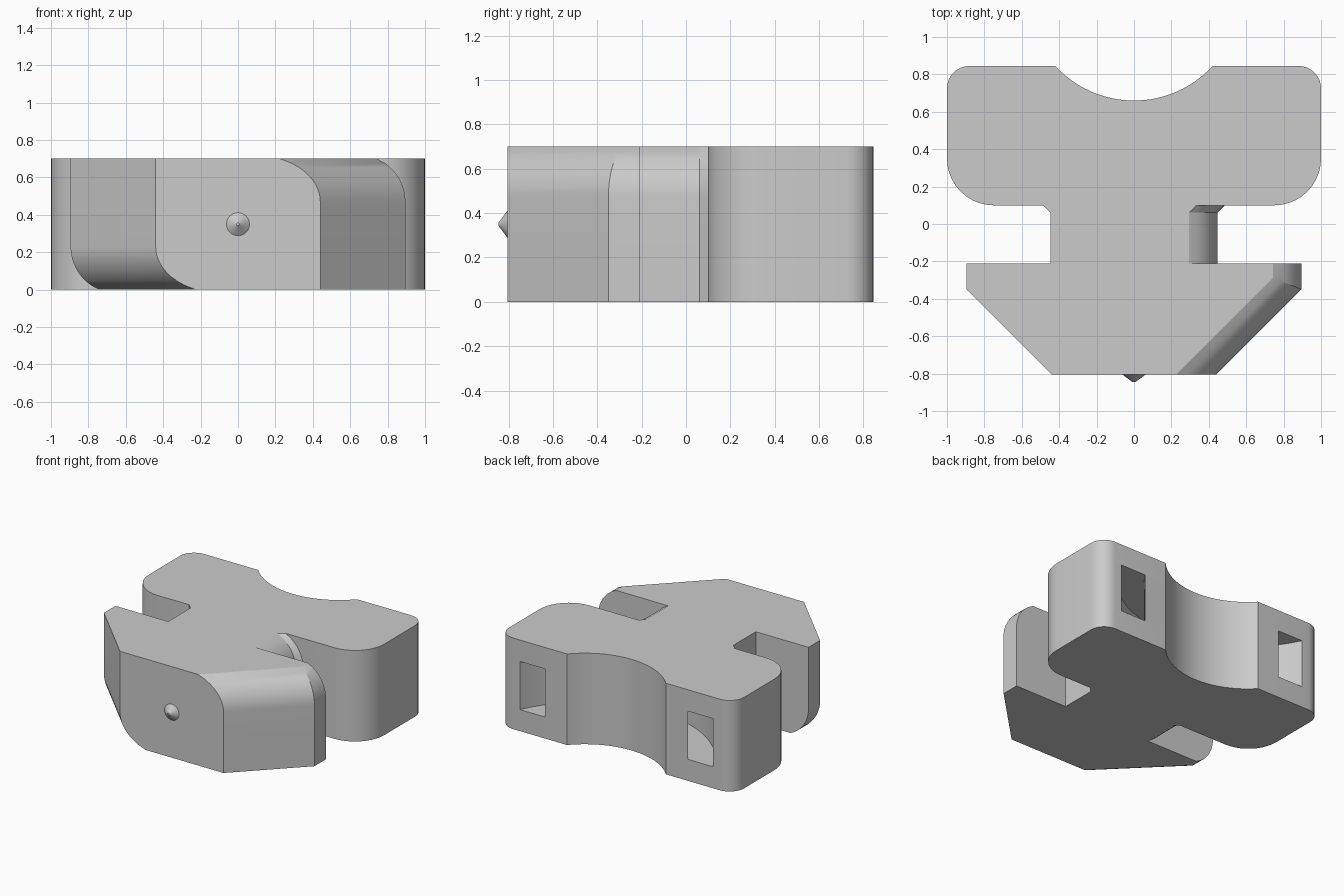
import bpy
import bmesh
from math import sin, cos, radians, sqrt, atan2, degrees

if "Cube" in bpy.data.objects:
    bpy.data.objects.remove(bpy.data.objects["Cube"])

HEIGHT = 0.70
ROUND = 0.25          # radius of the rounded insertion edges
ROUND_DEPTH = 0.23    # height over which the edge is rounded
NOTCH_R, NOTCH_Y = 0.57, 1.23

grey = bpy.data.materials.new("light_grey")
grey.use_nodes = True
grey.diffuse_color = (0.6, 0.6, 0.6, 1)
grey.node_tree.nodes["Principled BSDF"].inputs["Base Color"].default_value = (0.6, 0.6, 0.6, 1)


def arc(cx, cy, r, start, end, steps):
    angles = [radians(start + (end - start) * i / steps) for i in range(steps + 1)]
    return [(cx + r * cos(a), cy + r * sin(a)) for a in angles]


def loft(name, rings):
    """Join matching (points, z) outlines into a closed solid."""
    bm = bmesh.new()
    loops = [[bm.verts.new((x, y, z)) for x, y in pts] for pts, z in rings]
    n = len(loops[0])
    for low, high in zip(loops, loops[1:]):
        for i in range(n):
            j = (i + 1) % n
            bm.faces.new((low[i], low[j], high[j], high[i]))
    bm.faces.new(loops[0][::-1])
    bm.faces.new(loops[-1])
    bmesh.ops.recalc_face_normals(bm, faces=bm.faces)
    mesh = bpy.data.meshes.new(name)
    bm.to_mesh(mesh)
    bm.free()
    obj = bpy.data.objects.new(name, mesh)
    bpy.context.collection.objects.link(obj)
    mesh.materials.append(grey)
    return obj


def smooth(obj, angle):
    bpy.ops.object.select_all(action='DESELECT')
    obj.select_set(True)
    bpy.context.view_layer.objects.active = obj
    bpy.ops.object.shade_smooth_by_angle(angle=radians(angle))


def half_outline(d):
    """Right half from front to back; d insets the wing and neck."""
    end = degrees(atan2(0.845 - NOTCH_Y, 0.42))
    wing = [(0.44 - d * sqrt(2), -0.805), (0.895 - d, -0.35 + 0.414 * d), (0.895 - d, -0.21)]
    neck = [(0.447 - d, -0.21), (0.447 - d, 0.062), (0.485 - d, 0.10)]
    corners = arc(0.75, 0.35, 0.25, -90, 0, 10) + arc(0.88, 0.725, 0.12, 0, 90, 8)
    return wing + neck + corners + arc(0, NOTCH_Y, NOTCH_R, end, -90, 14)


def inset(z):
    rise = max(0, z - (HEIGHT - ROUND_DEPTH))
    return ROUND - sqrt(ROUND ** 2 - rise ** 2)


# Body: right side rounded at the top, left side rounded at the bottom
steps = 10
lower = [ROUND_DEPTH * i / steps for i in range(steps + 1)]
levels = lower + [HEIGHT - z for z in reversed(lower)]
rings = []
for z in levels:
    left = [(-x, y) for x, y in half_outline(inset(HEIGHT - z))]
    rings.append((half_outline(inset(z)) + left[-2::-1], z))
body = loft("mount_body", rings)

# Curved strap channel running behind the round notch
channel = arc(0, NOTCH_Y, 0.908, -180, 0, 40) + arc(0, NOTCH_Y, 0.72, 0, -180, 40)
cutter = loft("strap_channel_cutter", [(channel, 0.165), (channel, 0.535)])
cutter.hide_render = True
cut = body.modifiers.new("strap_channel", 'BOOLEAN')
cut.operation = 'DIFFERENCE'
cut.solver = 'EXACT'
cut.object = cutter
bpy.context.view_layer.objects.active = body
bpy.ops.object.modifier_apply(modifier=cut.name)
bpy.data.objects.remove(cutter)
smooth(body, 25)

# Small locating point on the front face
bpy.ops.mesh.primitive_cone_add(vertices=32, radius1=0.075, radius2=0.008, depth=0.05,
                                location=(0, -0.82, HEIGHT / 2), rotation=(radians(90), 0, 0))
point = bpy.context.object
point.name = "front_locating_point"
point.data.materials.append(grey)
smooth(point, 30)
